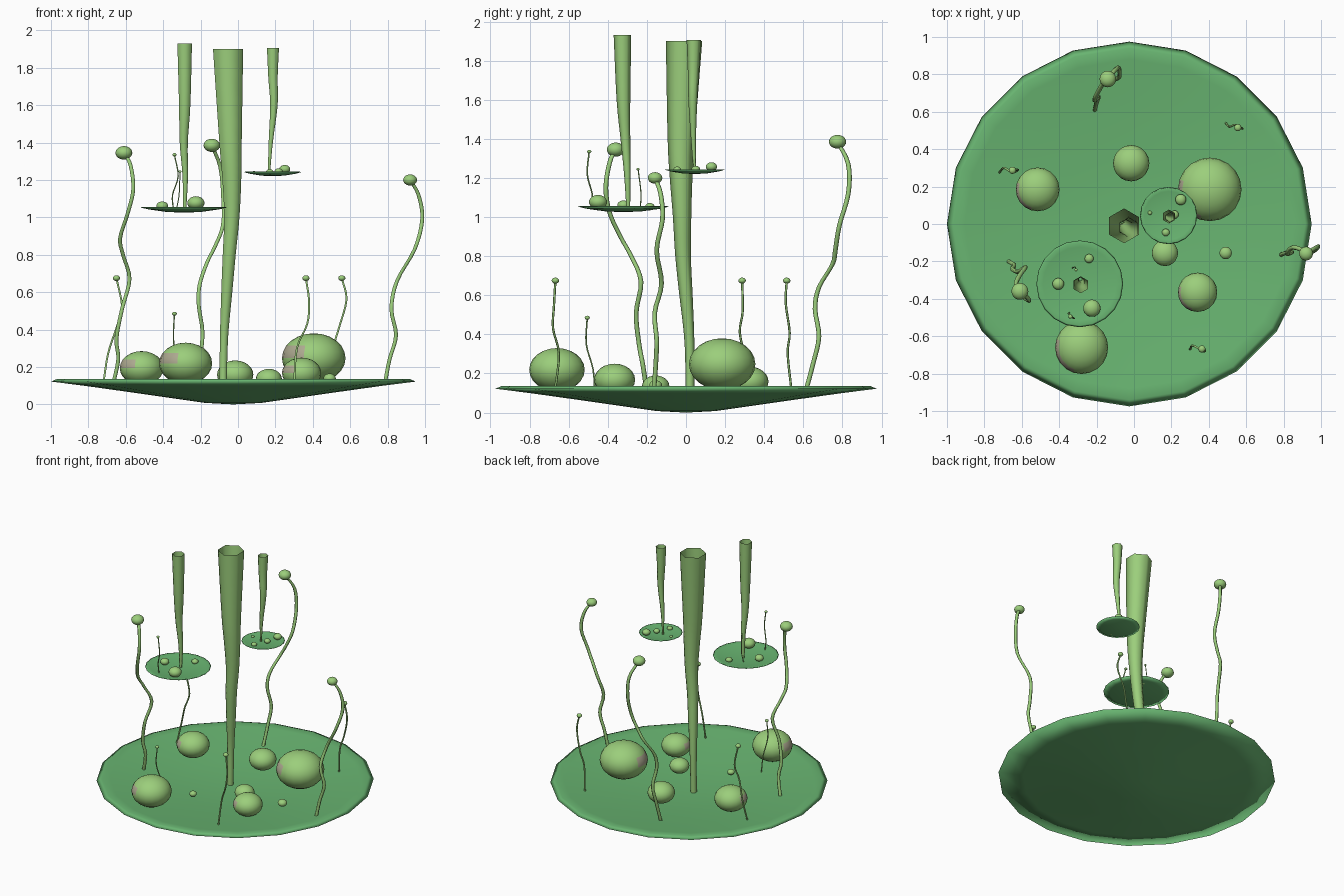
import bpy, bmesh, math
from mathutils import Vector


def material(name, rgb):
    m = bpy.data.materials.new(name)
    m.diffuse_color = (*rgb, 1)
    return m


LEAF = material("leaf_green", (0.14, 0.46, 0.165))
LIGHT = material("light_green", (0.33, 0.62, 0.20))
PINK = material("dusty_blush", (0.42, 0.40, 0.28))


def finish(bm, name, *mats):
    bmesh.ops.recalc_face_normals(bm, faces=bm.faces)
    for f in bm.faces:
        f.smooth = True
    me = bpy.data.meshes.new(name)
    bm.to_mesh(me)
    bm.free()
    for m in mats:
        me.materials.append(m)
    ob = bpy.data.objects.new(name, me)
    bpy.context.collection.objects.link(ob)
    return ob


def dish(name, c, profile, sides, sx=1.0):
    """Lathe a closed profile whose first and last points lie on the axis."""
    bm = bmesh.new()
    rings = []
    for r, z in profile:
        if r == 0:
            rings.append([bm.verts.new((c[0], c[1], z + c[2]))])
        else:
            rings.append([bm.verts.new((c[0] + r * sx * math.cos(2 * math.pi * i / sides),
                                        c[1] + r * math.sin(2 * math.pi * i / sides), z + c[2]))
                          for i in range(sides)])
    for a, b in zip(rings, rings[1:]):
        for i in range(sides):
            j = (i + 1) % sides
            vs = [a[i % len(a)], a[j % len(a)], b[j % len(b)], b[i % len(b)]]
            bm.faces.new(list(dict.fromkeys(vs)))
    finish(bm, name, LEAF)


def tube(name, pts, sides=6, steps=4):
    """Sweep a tapering open hexagon through (x, y, z, radius) knots."""
    P = [Vector(p) for p in pts]
    P = [2 * P[0] - P[1]] + P + [2 * P[-1] - P[-2]]
    path = []
    for k in range(1, len(P) - 2):
        a, b, c, d = P[k - 1:k + 3]
        for s in range(steps):
            t = s / steps
            path.append(0.5 * (2 * b + (c - a) * t + (2 * a - 5 * b + 4 * c - d) * t * t
                               + (3 * b - a - 3 * c + d) * t ** 3))
    path.append(P[-2])
    bm = bmesh.new()
    rings = [[bm.verts.new((p[0] + p[3] * math.sin(2 * math.pi * i / sides),
                            p[1] + p[3] * math.cos(2 * math.pi * i / sides), p[2]))
              for i in range(sides)] for p in path]
    for a, b in zip(rings, rings[1:]):
        for i in range(sides):
            j = (i + 1) % sides
            bm.faces.new((a[i], a[j], b[j], b[i]))
    finish(bm, name, LIGHT)


def ball(name, x, y, r, top, squash=0.78, blush=False):
    """Squashed ball, optionally with a blush patch on its upper left side."""
    bm = bmesh.new()
    bmesh.ops.create_uvsphere(bm, u_segments=20, v_segments=12, radius=r)
    for f in bm.faces:
        n = f.calc_center_median() / r
        a = math.degrees(math.atan2(n.y, n.x)) % 360
        if blush and 0.0 < n.z < 0.6 and 160 < a < 250:
            f.material_index = 1
    for v in bm.verts:
        v.co = Vector((v.co.x + x, v.co.y + y, v.co.z * squash + top - r * squash))
    finish(bm, name, LIGHT, PINK)


def stalk(name, pts, radius, tip):
    """Wavy stalk listed from root to tip, with a bead on its end."""
    tube(name, [(*p, radius) for p in pts])
    x, y, z = pts[-1]
    ball(name + "_bead", x, y, tip, z + tip * 0.8, 0.8)


# Dishes
dish("main_dish", (-0.025, 0, 0),
     [(0, 0), (0.15, 0.008), (0.5, 0.058), (0.8, 0.1), (0.975, 0.122), (0.94, 0.137),
      (0.88, 0.13), (0.7, 0.11), (0.4, 0.08), (0, 0.06)], 20)
small = [(0, 0), (0.4, 0.13), (0.8, 0.55), (1, 0.9), (0.96, 1), (0.85, 0.85), (0.5, 0.55), (0, 0.4)]
dish("upper_dish_left", (-0.29, -0.32, 1.025), [(r * 0.232, z * 0.031) for r, z in small], 20)
dish("upper_dish_right", (0.185, 0.045, 1.22), [(r * 0.153, z * 0.024) for r, z in small], 20)

# Flaring hollow stems
tube("main_stem", [(-0.08, 0.02, 0.06, 0.022), (-0.075, 0.018, 0.35, 0.025), (-0.06, 0.0, 0.6, 0.034),
                   (-0.047, -0.015, 0.8, 0.04), (-0.033, -0.02, 1.0, 0.047), (-0.033, -0.025, 1.2, 0.058),
                   (-0.04, -0.025, 1.4, 0.069), (-0.053, -0.01, 1.9, 0.093)])
tube("left_stem", [(-0.285, -0.295, 1.03, 0.009), (-0.282, -0.3, 1.22, 0.017), (-0.29, -0.31, 1.4, 0.025),
                   (-0.285, -0.32, 1.6, 0.035), (-0.285, -0.325, 1.93, 0.045)])
tube("right_stem", [(0.165, 0.045, 1.225, 0.006), (0.175, 0.038, 1.4, 0.013), (0.192, 0.035, 1.6, 0.023),
                    (0.187, 0.038, 1.75, 0.029), (0.187, 0.04, 1.905, 0.037)])

# Tall beaded stalks
stalk("tall_stalk_left", [(-0.67, -0.20, 0.1), (-0.64, -0.22, 0.24), (-0.65, -0.24, 0.35), (-0.62, -0.255, 0.51),
                          (-0.58, -0.23, 0.67), (-0.615, -0.28, 0.8), (-0.63, -0.33, 0.89), (-0.59, -0.39, 1.02),
                          (-0.56, -0.41, 1.15), (-0.575, -0.39, 1.28), (-0.61, -0.36, 1.345)], 0.012, 0.045)
stalk("tall_stalk_back", [(-0.21, 0.61, 0.1), (-0.2, 0.65, 0.25), (-0.19, 0.68, 0.39), (-0.21, 0.66, 0.53),
                          (-0.205, 0.68, 0.64), (-0.165, 0.75, 0.76), (-0.125, 0.765, 0.84), (-0.08, 0.785, 0.96),
                          (-0.08, 0.83, 1.12), (-0.095, 0.83, 1.27), (-0.14, 0.775, 1.385)], 0.012, 0.044)
stalk("tall_stalk_right", [(0.785, -0.165, 0.11), (0.81, -0.155, 0.24), (0.845, -0.15, 0.37), (0.82, -0.16, 0.51),
                           (0.85, -0.125, 0.66), (0.945, -0.15, 0.83), (0.985, -0.12, 0.99), (0.965, -0.13, 1.12),
                           (0.92, -0.158, 1.2)], 0.012, 0.037)

# Thin beaded stalks
stalk("thin_stalk_left", [(-0.72, 0.275, 0.11), (-0.695, 0.3, 0.27), (-0.65, 0.275, 0.41), (-0.62, 0.29, 0.52),
                          (-0.65, 0.287, 0.675)], 0.006, 0.019)
stalk("thin_stalk_front", [(0.3, -0.67, 0.11), (0.315, -0.65, 0.3), (0.37, -0.68, 0.43), (0.38, -0.675, 0.55),
                           (0.363, -0.668, 0.675)], 0.006, 0.019)
stalk("thin_stalk_back", [(0.49, 0.54, 0.11), (0.51, 0.52, 0.3), (0.54, 0.53, 0.41), (0.58, 0.51, 0.56),
                          (0.555, 0.515, 0.675)], 0.006, 0.019)
stalk("thin_stalk_low", [(-0.32, -0.465, 0.08), (-0.33, -0.475, 0.22), (-0.345, -0.51, 0.35),
                         (-0.34, -0.505, 0.485)], 0.004, 0.013)
stalk("dish_stalk_front", [(-0.345, -0.475, 1.04), (-0.35, -0.48, 1.12), (-0.32, -0.505, 1.22),
                           (-0.34, -0.495, 1.335)], 0.004, 0.011)
stalk("dish_stalk_back", [(-0.33, -0.235, 1.04), (-0.315, -0.23, 1.12), (-0.31, -0.245, 1.245)], 0.003, 0.008)

# Balls resting in the dishes: x, y, radius, top height
for i, b in enumerate([(-0.515, 0.185, 0.117, 0.285), (-0.015, 0.325, 0.097, 0.235), (0.405, 0.185, 0.17, 0.38),
                       (0.34, -0.365, 0.105, 0.25), (-0.28, -0.66, 0.142, 0.33)]):
    ball(f"large_ball_{i + 1}", *b, blush=i != 1)
for i, b in enumerate([(0.165, -0.155, 0.07, 0.19), (0.49, -0.155, 0.033, 0.165), (-0.155, -0.33, 0.026, 0.125),
                       (-0.405, -0.32, 0.031, 1.085), (-0.225, -0.45, 0.046, 1.113), (-0.24, -0.185, 0.024, 1.072),
                       (0.25, 0.13, 0.029, 1.28), (0.17, -0.045, 0.02, 1.258), (0.085, 0.06, 0.011, 1.248),
                       (0.217, 0.05, 0.022, 1.262)]):
    ball(f"small_ball_{i + 1}", *b)
